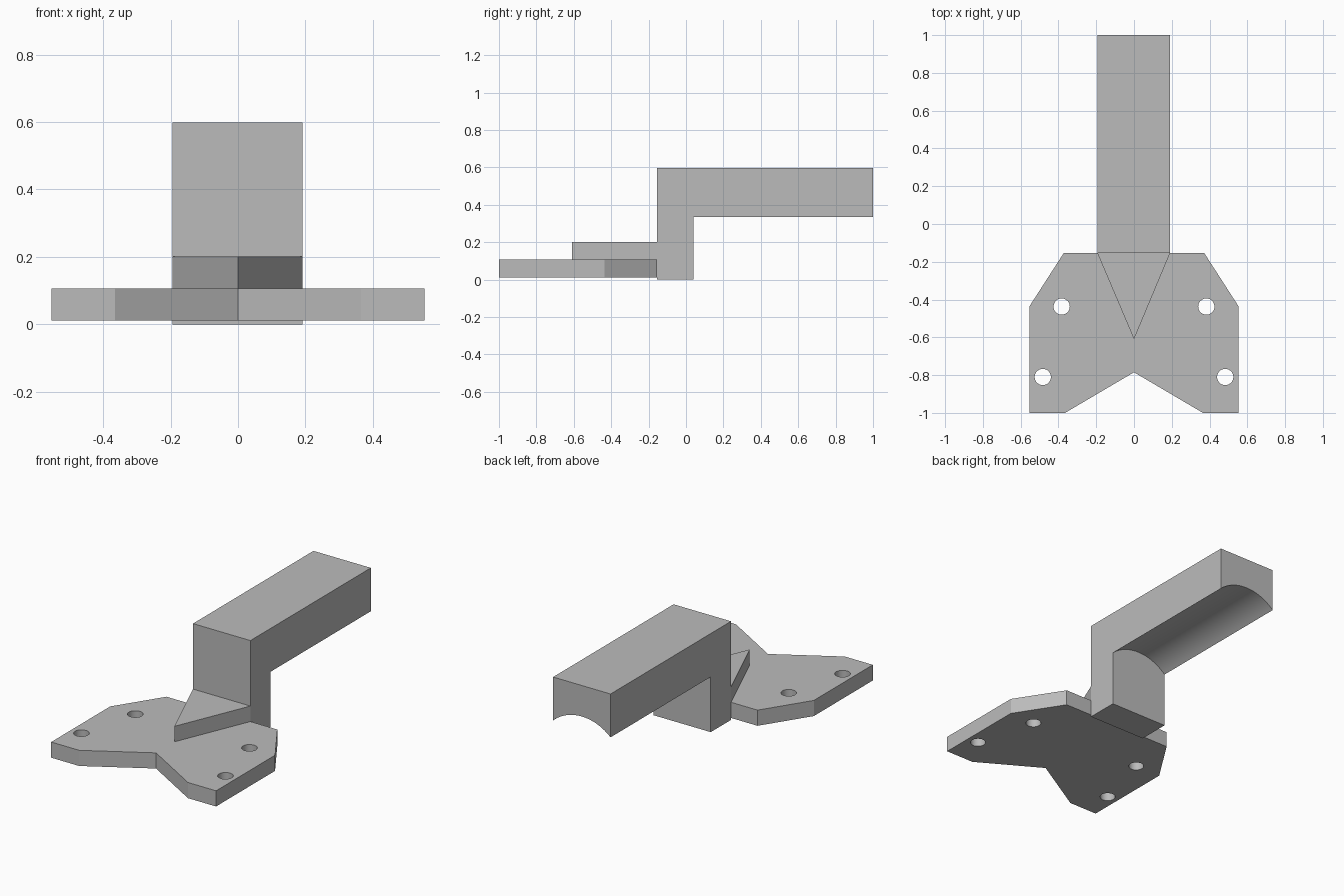
import bpy, bmesh, math
from mathutils import Matrix, Vector

cube = bpy.data.objects.get("Cube")
if cube:
    bpy.data.objects.remove(cube)

grey = bpy.data.materials.new("plain grey")
grey.use_nodes = True
colour = (0.5, 0.5, 0.5, 1)
grey.diffuse_color = colour
grey.node_tree.nodes["Principled BSDF"].inputs["Base Color"].default_value = colour


def prism(name, points, offset):
    """Extrude a closed outline by an offset vector."""
    bm = bmesh.new()
    face = bm.faces.new([bm.verts.new(p) for p in points])
    ext = bmesh.ops.extrude_face_region(bm, geom=[face])
    moved = [v for v in ext["geom"] if isinstance(v, bmesh.types.BMVert)]
    bmesh.ops.translate(bm, verts=moved, vec=Vector(offset))
    bmesh.ops.recalc_face_normals(bm, faces=bm.faces)
    mesh = bpy.data.meshes.new(name)
    bm.to_mesh(mesh)
    bm.free()
    mesh.materials.append(grey)
    obj = bpy.data.objects.new(name, mesh)
    bpy.context.collection.objects.link(obj)
    return obj


def circle(cx, cy, z, r, n=32):
    turn = math.tau / n
    return [(cx + r * math.cos(i * turn), cy + r * math.sin(i * turn), z) for i in range(n)]


def cut(obj, cutters):
    """Subtract the cutters, then remove them."""
    bpy.context.view_layer.objects.active = obj
    for c in cutters:
        mod = obj.modifiers.new("cut", "BOOLEAN")
        mod.operation, mod.solver, mod.object = "DIFFERENCE", "EXACT", c
        bpy.ops.object.modifier_apply(modifier=mod.name)
        bpy.data.objects.remove(c)
    bpy.ops.object.select_all(action="DESELECT")
    obj.select_set(True)
    bpy.ops.object.shade_smooth_by_angle(angle=math.radians(30))


LEFT, RIGHT = 0.191, -0.194
MID = (LEFT + RIGHT) / 2
BACK, POST_BACK, FRONT = 1.0, 0.04, -0.154
TOP, ARM_BASE = 0.598, 0.335

# Post and arm as one bent bar
side = [(FRONT, 0), (POST_BACK, 0), (POST_BACK, ARM_BASE), (BACK, ARM_BASE), (BACK, TOP), (FRONT, TOP)]
bar = prism("post_and_arm", [(RIGHT, y, z) for y, z in side], (LEFT - RIGHT, 0, 0))

# Rounded groove along the underside of the arm
half, rise = (LEFT - RIGHT) / 2, 0.075
radius = (half * half + rise * rise) / (2 * rise)
centre = ARM_BASE + rise - radius
sweep = math.asin(half / radius)
steps = 24
arc = []
for i in range(steps + 1):
    a = sweep * (2 * i / steps - 1)
    arc.append((MID + radius * math.sin(a), POST_BACK, centre + radius * math.cos(a)))
arc += [(LEFT, POST_BACK, ARM_BASE - 0.1), (RIGHT, POST_BACK, ARM_BASE - 0.1)]
cut(bar, [prism("groove_cutter", arc, (0, BACK, 0))])

# Mounting plate with notched front and chamfered back corners
half_outline = [(0.365, -1), (0.553, -1), (0.553, -0.435), (0.372, FRONT)]
outline = [(0, -0.785)] + half_outline + [(-x, y) for x, y in reversed(half_outline)]
plate = prism("mounting_plate", [(x, y, 0.012) for x, y in outline], (0, 0, 0.095))

# Four screw holes
holes = [prism("hole_cutter", circle(s * x, y, -0.1, 0.043), (0, 0, 0.4))
         for x, y in ((0.383, -0.437), (0.483, -0.81)) for s in (-1, 1)]
cut(plate, holes)

# Wedge rib in front of the post
prism("wedge_rib", [(0, -0.61, 0.107), (LEFT, FRONT, 0.107), (RIGHT, FRONT, 0.107)], (0, 0, 0.094))
